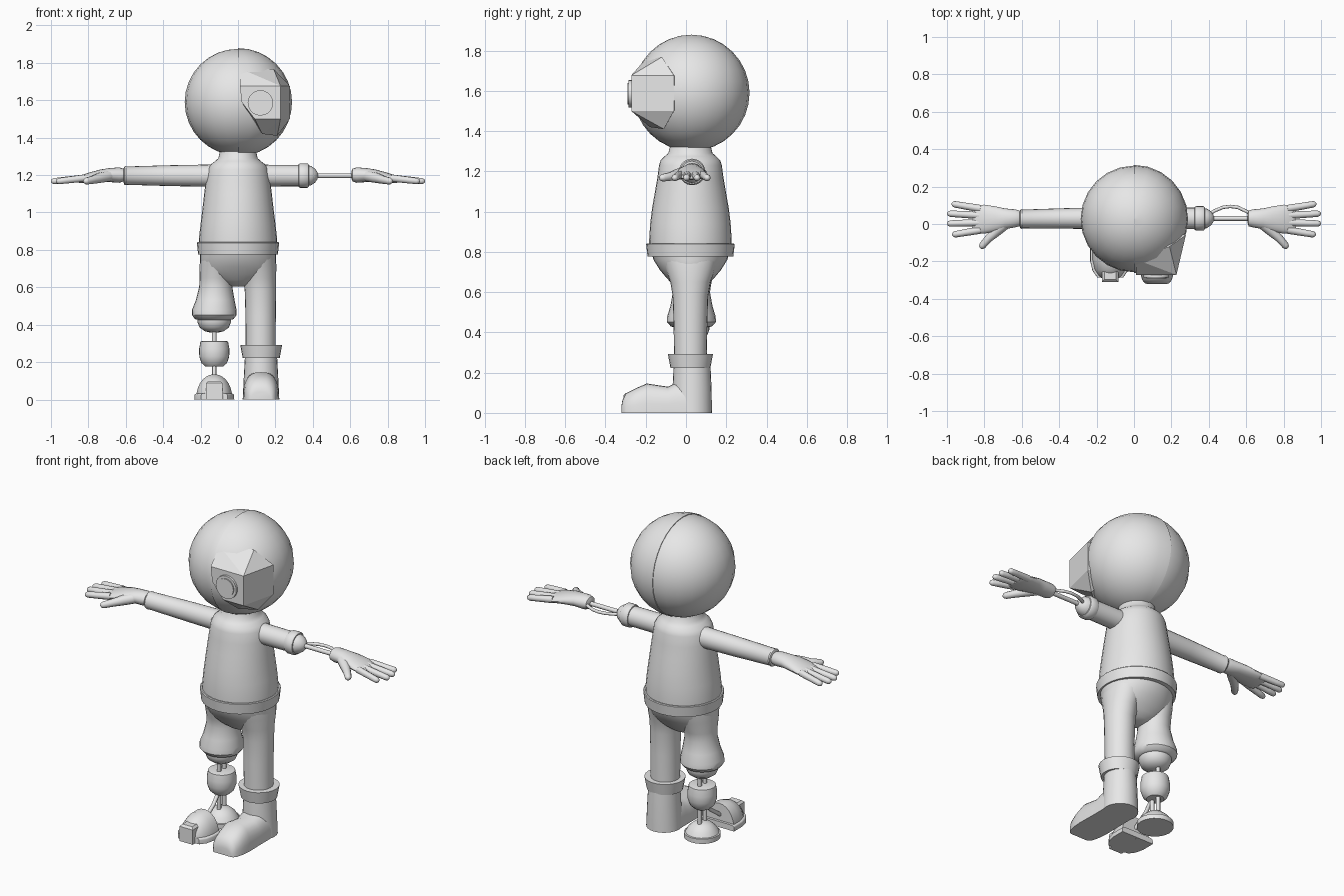
import bpy, bmesh, math
from mathutils import Vector, Matrix

grey = bpy.data.materials.new("plain_grey")
grey.diffuse_color = (0.8, 0.8, 0.8, 1)


def finish(bm, name, angle=40):
    bmesh.ops.recalc_face_normals(bm, faces=bm.faces)
    me = bpy.data.meshes.new(name)
    bm.to_mesh(me)
    bm.free()
    ob = bpy.data.objects.new(name, me)
    bpy.context.collection.objects.link(ob)
    me.materials.append(grey)
    bpy.ops.object.select_all(action='DESELECT')
    ob.select_set(True)
    bpy.context.view_layer.objects.active = ob
    if angle:
        bpy.ops.object.shade_smooth_by_angle(angle=math.radians(angle))
    return ob


def skin(name, rings, angle=40):
    """Bridge a list of equal-sized point rings and cap both ends."""
    bm = bmesh.new()
    vs = [[bm.verts.new(p) for p in r] for r in rings]
    n = len(vs[0])
    for a, b in zip(vs, vs[1:]):
        for i in range(n):
            j = (i + 1) % n
            bm.faces.new((a[i], a[j], b[j], b[i]))
    bm.faces.new(vs[0])
    bm.faces.new(vs[-1])
    return finish(bm, name, angle)


def loft_z(name, rows, n=24, angle=40):
    """rows: z, centre x, centre y, radius x, radius y"""
    ts = [2 * math.pi * i / n for i in range(n)]
    return skin(name, [[(cx + rx * math.cos(t), cy + ry * math.sin(t), z) for t in ts]
                       for z, cx, cy, rx, ry in rows], angle)


def loft_x(name, rows, side=1, n=20, angle=40):
    """rows: x, centre y, centre z, radius y, radius z"""
    ts = [2 * math.pi * i / n for i in range(n)]
    return skin(name, [[(side * x, cy + ry * math.cos(t), cz + rz * math.sin(t)) for t in ts]
                       for x, cy, cz, ry, rz in rows], angle)


def dome_y(name, rows, cx, power=0.75, n=14):
    """Flat-bottomed shape along y. rows: y, half width, height"""
    def pt(y, w, h, t):
        c, s = math.cos(t), abs(math.sin(t))
        return (cx + math.copysign(w * abs(c) ** power, c), y, h * s ** power)
    return skin(name, [[pt(y, w, h, math.pi * i / n) for i in range(n + 1)]
                       for y, w, h in rows], 45)


def sweep(name, pts, radii, n=10):
    """Round tube through pts with a radius at each point."""
    pts = [Vector(p) for p in pts]
    rings = []
    for i, (p, r) in enumerate(zip(pts, radii)):
        d = pts[min(i + 1, len(pts) - 1)] - pts[max(i - 1, 0)]
        q = d.to_track_quat('Z', 'Y' if abs(d.normalized().y) < 0.9 else 'X')
        rings.append([p + q @ Vector((r * math.cos(2 * math.pi * k / n),
                                      r * math.sin(2 * math.pi * k / n), 0)) for k in range(n)])
    return skin(name, rings, 50)


# --- head, half-shell and eye housing
HEAD = Matrix.Translation((0, 0.027, 1.59))
bm = bmesh.new()
bmesh.ops.create_uvsphere(bm, u_segments=24, v_segments=16, radius=0.285, matrix=HEAD)
finish(bm, "head")
bm = bmesh.new()
bmesh.ops.create_uvsphere(bm, u_segments=24, v_segments=16, radius=0.289, matrix=HEAD)
bmesh.ops.bisect_plane(bm, geom=bm.verts[:] + bm.edges[:] + bm.faces[:],
                       plane_co=(0.001, 0, 0), plane_no=(1, 0, 0), clear_inner=True)
bmesh.ops.holes_fill(bm, edges=bm.edges[:])
finish(bm, "head_half_shell")

bm = bmesh.new()
F = -0.272
for p in [(0.01, F, 1.677), (0.227, F, 1.677), (0.227, F, 1.5), (0.09, F, 1.5), (0.02, F, 1.59),
          (0.01, -0.19, 1.77), (0.19, -0.12, 1.768), (0.277, -0.06, 1.677), (0.277, -0.06, 1.5),
          (0.13, -0.18, 1.42), (0.21, -0.11, 1.41), (0.05, 0, 1.6)]:
    bm.verts.new(p)
bmesh.ops.convex_hull(bm, input=bm.verts[:])
bmesh.ops.dissolve_limit(bm, angle_limit=0.02, verts=bm.verts[:], edges=bm.edges[:])
finish(bm, "eye_housing", 0)
for name, r, y0, y1 in [("eye_rim", 0.068, -0.26, -0.285), ("eye_lens", 0.053, -0.26, -0.291)]:
    ts = [2 * math.pi * i / 20 for i in range(20)]
    skin(name, [[(0.12 + r * math.cos(t), y, 1.586 + r * math.sin(t)) for t in ts]
                for y in (y0, y1)])

# --- torso, belt band and hips
CY = 0.022
loft_z("torso", [(z, 0, CY, rx, ry) for z, rx, ry in [
    (0.80, 0.208, 0.204), (0.86, 0.209, 0.205), (0.94, 0.20, 0.20), (1.02, 0.19, 0.19),
    (1.10, 0.181, 0.176), (1.17, 0.172, 0.164), (1.23, 0.162, 0.156), (1.255, 0.148, 0.148),
    (1.275, 0.122, 0.128), (1.29, 0.105, 0.11), (1.33, 0.097, 0.10)]], 32)
loft_z("belt_band", [(z, 0, CY, r, r) for z, r in [
    (0.776, 0.195), (0.776, 0.213), (0.838, 0.22), (0.842, 0.216), (0.838, 0.2)]], 32)
loft_z("hips", [(z, 0, CY, rx, ry) for z, rx, ry in [
    (0.80, 0.205, 0.195), (0.76, 0.204, 0.183), (0.71, 0.202, 0.152), (0.67, 0.185, 0.118),
    (0.64, 0.14, 0.09), (0.615, 0.08, 0.06), (0.605, 0.03, 0.03)]], 32)

# --- whole leg with boot
loft_z("whole_leg", [(z, x, CY, rx, ry) for z, x, rx, ry in [
    (0.24, 0.121, 0.08, 0.08), (0.45, 0.121, 0.081, 0.084), (0.58, 0.12, 0.084, 0.088),
    (0.65, 0.116, 0.088, 0.1), (0.72, 0.108, 0.097, 0.125), (0.77, 0.1, 0.1, 0.14)]])
loft_z("boot_cuff", [(z, 0.124, CY, r, r) for z, r in [
    (0.222, 0.08), (0.222, 0.099), (0.292, 0.112), (0.292, 0.079)]])
loft_z("boot_shaft", [(z, 0.123, 0.03, rx, ry) for z, rx, ry in [
    (0, 0.098, 0.099), (0.12, 0.092, 0.097), (0.25, 0.085, 0.091)]])
dome_y("boot_foot", [(-0.32, 0.055, 0.04), (-0.316, 0.066, 0.062), (-0.298, 0.08, 0.098),
                     (-0.25, 0.092, 0.122), (-0.195, 0.096, 0.146), (-0.09, 0.094, 0.13),
                     (-0.05, 0.094, 0.15), (0.03, 0.094, 0.15)], 0.123)

# --- cut-off leg with mechanical shin
LX, LY = -0.127, 0.027
loft_z("short_leg", [(z, x, LY, rx, ry) for z, x, rx, ry in [
    (0.425, LX, 0.085, 0.085), (0.43, LX, 0.103, 0.103), (0.452, LX, 0.12, 0.122),
    (0.48, LX, 0.119, 0.12), (0.53, -0.122, 0.104, 0.105), (0.6, -0.119, 0.089, 0.092),
    (0.65, -0.116, 0.089, 0.1), (0.72, -0.108, 0.097, 0.125), (0.77, -0.1, 0.1, 0.14)]])
for name, rows in [
    ("knee_cap", [(0.44, 0.09), (0.415, 0.09), (0.385, 0.078), (0.365, 0.05), (0.358, 0.02)]),
    ("shin_barrel", [(0.312, 0.068), (0.31, 0.074), (0.27, 0.081), (0.23, 0.08),
                     (0.195, 0.068), (0.176, 0.048)]),
    ("heel_pad", [(0, 0.1), (0.028, 0.1), (0.03, 0.092), (0.055, 0.078), (0.08, 0.05),
                  (0.09, 0.02)]),
]:
    loft_z(name, [(z, LX, LY, r, r) for z, r in rows])
for i, dy in enumerate((-0.025, 0.025)):
    for part, z0, z1 in [("knee_rod", 0.3, 0.38), ("ankle_rod", 0.06, 0.2)]:
        sweep(f"{part}_{i}", [(LX, LY + dy, z0), (LX, LY + dy, z1)], [0.012] * 2)
sweep("toe_rod", [(LX, 0, 0.19), (LX, -0.05, 0.13), (LX, -0.15, 0.06)], [0.011] * 3)
dome_y("toe_plate", [(-0.285, 0.07, 0.034), (-0.25, 0.095, 0.034), (-0.2, 0.107, 0.034),
                     (-0.12, 0.107, 0.034)], LX, 0.25)
dome_y("toe_dome", [(-0.295, 0.035, 0.05), (-0.28, 0.062, 0.085), (-0.245, 0.085, 0.115),
                    (-0.19, 0.097, 0.135), (-0.135, 0.097, 0.135)], LX, 0.95)
bm = bmesh.new()
bmesh.ops.create_cube(bm, size=1, matrix=Matrix.Translation((LX, -0.26, 0.05))
                      @ Matrix.Diagonal((0.088, 0.1, 0.1, 1)))
bmesh.ops.bevel(bm, geom=[e for e in bm.edges if all(v.co.z > 0.05 for v in e.verts)],
                offset=0.012, segments=1, affect='EDGES')
finish(bm, "toe_block", 0)

# --- arms
AY, AZ = 0.03, 1.197
loft_x("whole_arm", [(0.08, AY, AZ, 0.064, 0.062), (0.17, AY, AZ, 0.058, 0.059),
                     (0.35, AY, AZ, 0.055, 0.056), (0.595, 0.027, AZ, 0.05, 0.049),
                     (0.6, 0.027, AZ, 0.053, 0.051), (0.607, 0.027, AZ, 0.05, 0.049),
                     (0.611, 0.027, AZ, 0.04, 0.04)], -1)
loft_x("short_sleeve", [(0.08, AY, AZ, 0.064, 0.062), (0.17, AY, AZ, 0.058, 0.058),
                        (0.33, AY, AZ, 0.057, 0.057)])
loft_x("sleeve_cuff", [(x, AY, AZ, r, r) for x, r in [
    (0.322, 0.05), (0.325, 0.062), (0.335, 0.066), (0.37, 0.066), (0.378, 0.06), (0.38, 0.045)]])
loft_x("elbow_cap", [(x, AY, AZ, r, r) for x, r in [
    (0.37, 0.056), (0.39, 0.052), (0.412, 0.037), (0.425, 0.018), (0.428, 0.008)]])
sweep("forearm_rod", [(0.4, AY, AZ), (0.64, AY, AZ)], [0.013] * 2)
sweep("forearm_hose", [(0.39, 0.045, AZ), (0.43, 0.07, AZ), (0.475, 0.089, AZ), (0.515, 0.094, AZ),
                       (0.555, 0.089, AZ), (0.6, 0.068, AZ), (0.64, 0.045, AZ)], [0.009] * 7)

# --- hands, mirrored
for side, label in ((-1, "plain_arm"), (1, "rod_arm")):
    loft_x(f"palm_{label}", [
        (0.606, 0.03, 1.2, 0.022, 0.02), (0.613, 0.03, 1.2, 0.042, 0.034),
        (0.635, 0.03, 1.2, 0.048, 0.041), (0.69, 0.028, 1.2, 0.055, 0.037),
        (0.74, 0.026, 1.196, 0.068, 0.033), (0.80, 0.026, 1.186, 0.077, 0.026),
        (0.845, 0.025, 1.178, 0.077, 0.02), (0.865, 0.025, 1.175, 0.066, 0.012)], side)
    for i, (y0, y1, tip) in enumerate([(0.082, 0.108, 0.975), (0.046, 0.056, 0.999),
                                       (0.007, 0.002, 1.0), (-0.032, -0.058, 0.972)]):
        def at(u):
            x = 0.82 + (tip - 0.82) * u
            return (side * x, y0 + (y1 - y0) * u, 1.184 - 0.018 * u)
        sweep(f"finger_{i}_{label}", [at(u) for u in (0, 0.35, 0.65, 0.9, 0.97, 1)],
              [0.02, 0.019, 0.018, 0.017, 0.012, 0.004])
    sweep(f"thumb_{label}", [(side * x, y, z) for x, y, z in [
        (0.69, 0.0, 1.196), (0.735, -0.038, 1.186), (0.775, -0.075, 1.175), (0.81, -0.115, 1.168),
        (0.818, -0.126, 1.167), (0.821, -0.13, 1.167)]], [0.03, 0.028, 0.022, 0.019, 0.013, 0.004])
